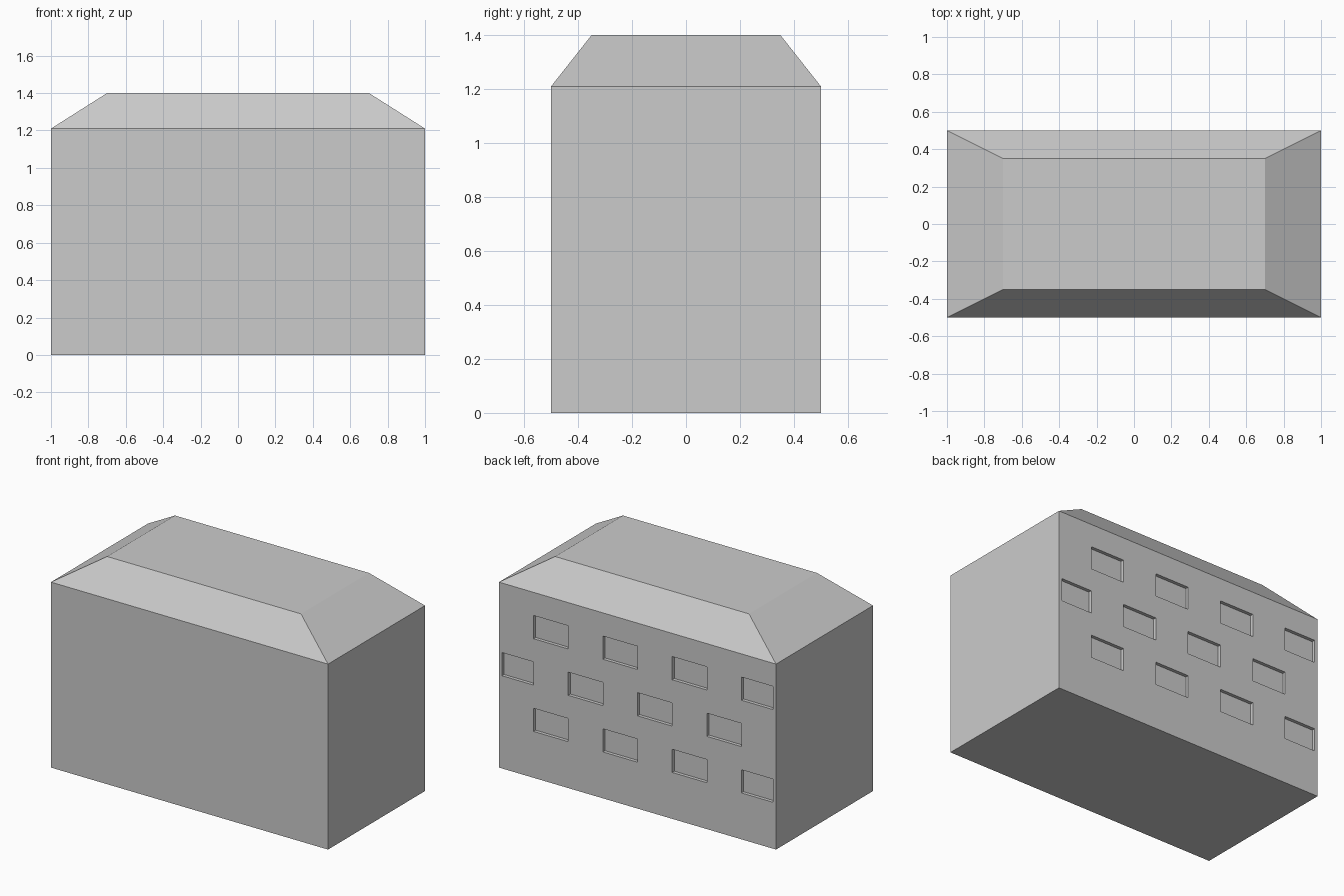
import bpy, bmesh
from mathutils import Matrix, Vector

if "Cube" in bpy.data.objects:
    bpy.data.objects.remove(bpy.data.objects["Cube"])

WALL_H, TOTAL_H = 1.21, 1.40
DEPTH = 0.022          # window recess
EDGE = 0.978           # windows stop short of the corners
CELL = WALL_H / 8      # window height


def add_box(bm, lo, hi):
    lo, hi = Vector(lo), Vector(hi)
    m = Matrix.Translation((lo + hi) / 2) @ Matrix.Diagonal((*(hi - lo), 1))
    return bmesh.ops.create_cube(bm, size=1, matrix=m)["verts"]


def make_object(bm, name):
    mesh = bpy.data.meshes.new(name)
    bm.normal_update()
    bm.to_mesh(mesh)
    bm.free()
    obj = bpy.data.objects.new(name, mesh)
    bpy.context.collection.objects.link(obj)
    return obj


# Walls, with the sloped flat-topped roof extruded from the top face
bm = bmesh.new()
add_box(bm, (-1, -0.5, 0), (1, 0.5, WALL_H))
top = max(bm.faces, key=lambda f: f.calc_center_median().z)
roof = bmesh.ops.extrude_discrete_faces(bm, faces=[top])["faces"][0]
for v in roof.verts:
    v.co = (v.co.x * 0.7, v.co.y * 0.7, TOTAL_H)
building = make_object(bm, "building")

# Staggered rows of window recesses on the back wall
bm = bmesh.new()
for row, level in enumerate((2, 4, 6)):
    start = -0.75 if row == 1 else -1.0
    for i in range(4):
        x0 = max(start + 0.5 * i, -EDGE)
        x1 = min(start + 0.5 * i + 0.25, EDGE)
        add_box(bm, (x0, 0.5 - DEPTH, level * CELL),
                (x1, 0.6, (level + 1) * CELL))
cutter = make_object(bm, "window_cutter")
cutter.hide_render = True
cutter.hide_set(True)

cut = building.modifiers.new("windows", "BOOLEAN")
cut.operation = "DIFFERENCE"
cut.solver = "EXACT"
cut.object = cutter
